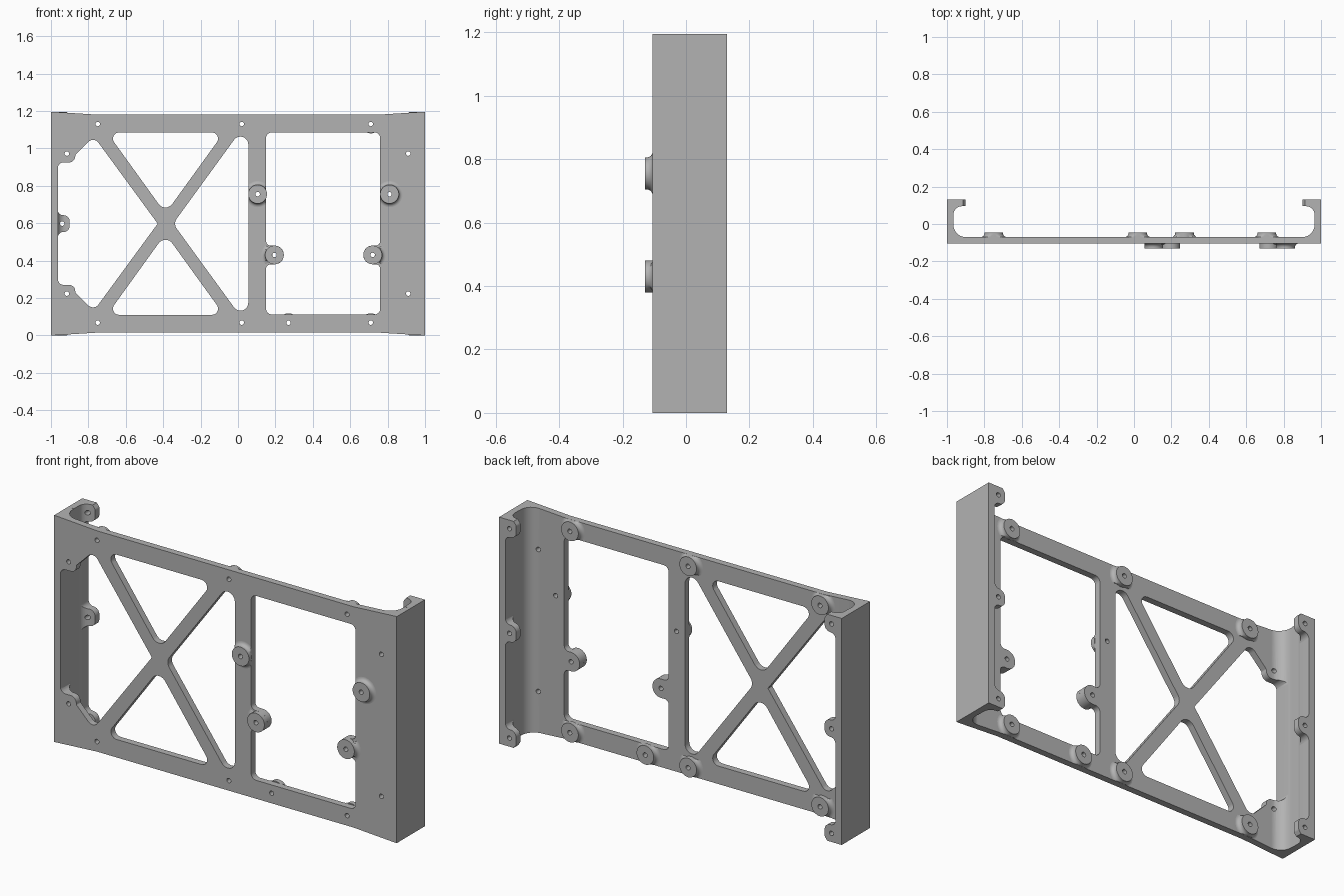
import bpy, bmesh, math
from mathutils import Vector

cube = bpy.data.objects.get("Cube")
if cube:
    bpy.data.objects.remove(cube, do_unlink=True)

H = 1.195            # full height
MID = H / 2
FRONT, BACK = -0.105, -0.07   # faces of the front plate
INNER = 0.965        # inner face of the side walls
HOLE = 0.012

metal = bpy.data.materials.new("matte grey")
metal.use_nodes = True
GREY = (0.45, 0.45, 0.45, 1)
metal.diffuse_color = GREY
metal.node_tree.nodes["Principled BSDF"].inputs["Base Color"].default_value = GREY


def rounded(points, steps=8):
    """Round each (u, v, radius) corner of a closed outline."""
    out = []
    n = len(points)
    for i, p in enumerate(points):
        c = Vector(p[:2])
        r = p[2] if len(p) > 2 else 0
        if not r:
            out.append(c)
            continue
        a = (Vector(points[i - 1][:2]) - c).normalized()
        b = (Vector(points[(i + 1) % n][:2]) - c).normalized()
        half = a.angle(b) / 2
        centre = c + (a + b).normalized() * (r / math.sin(half))
        start = c + a * (r / math.tan(half)) - centre
        end = c + b * (r / math.tan(half)) - centre
        sweep = start.angle(end)
        for k in range(steps + 1):
            t = k / steps
            out.append(centre + (start * math.sin((1 - t) * sweep)
                                 + end * math.sin(t * sweep)) / math.sin(sweep))
    return out


def prism(bm, outline, lo, hi, along_z=False):
    """Extrude an outline along y (or z) into a closed solid."""
    def place(p, d):
        return (p.x, p.y, d) if along_z else (p.x, d, p.y)
    a = [bm.verts.new(place(p, lo)) for p in outline]
    b = [bm.verts.new(place(p, hi)) for p in outline]
    bm.faces.new(a)
    bm.faces.new(b[::-1])
    for i in range(len(a)):
        j = (i + 1) % len(a)
        bm.faces.new((a[i], b[i], b[j], a[j]))


def make(name, bm):
    bmesh.ops.recalc_face_normals(bm, faces=bm.faces)
    mesh = bpy.data.meshes.new(name)
    bm.to_mesh(mesh)
    bm.free()
    mesh.materials.append(metal)
    ob = bpy.data.objects.new(name, mesh)
    bpy.context.collection.objects.link(ob)
    return ob


def finish(ob):
    bpy.ops.object.select_all(action="DESELECT")
    ob.select_set(True)
    bpy.context.view_layer.objects.active = ob
    bpy.ops.object.shade_smooth_by_angle(angle=math.radians(25))
    ob.modifiers.new("even shading", "WEIGHTED_NORMAL").keep_sharp = True


def flip_z(points):
    """Upper half of an outline followed by its mirror image below."""
    return points + [(p[0], H - p[1], *p[2:]) for p in reversed(points)]


def circle(x, z, r=HOLE, n=20):
    return [Vector((x + r * math.cos(math.tau * k / n), z + r * math.sin(math.tau * k / n)))
            for k in range(n)]


# Channel section: front plate, side walls and inward lips
half = [(1, FRONT), (1, 0.13), (0.9, 0.13), (0.9, 0.095), (INNER, 0.095, 0.045), (INNER, BACK, 0.065)]
section = half + [(-p[0], *p[1:]) for p in reversed(half)]
bm = bmesh.new()
prism(bm, rounded(section), 0, H, along_z=True)
frame = make("frame", bm)

# Windows in the front plate
top_window = [(-0.70, 1.085, 0.033), (-0.075, 1.085, 0.033), (-0.388, 0.652, 0.045)]
windows = [
    top_window,
    [(x, H - z, r) for x, z, r in top_window],
    # beside the centre web
    [(0.055, 1.15, 0.042), (-0.347, MID, 0.045), (0.055, H - 1.15, 0.042)],
    # open to the right-hand wall, with a rounded ear at each end
    flip_z([(-0.43, MID + 0.001), (-0.771, 1.064, 0.035), (-0.87, 0.965, 0.01),
            (-0.87, 0.925, 0.033), (-0.963, 0.925, 0.03)]),
    # large window with two boss ears
    [(0.15, 1.085, 0.03), (0.15, 0.48, 0.025), (0.245, 0.48, 0.049), (0.245, 0.38, 0.049),
     (0.15, 0.38, 0.025), (0.15, 0.112, 0.03), (0.76, 0.112, 0.03), (0.76, 0.38, 0.025),
     (0.67, 0.38, 0.049), (0.67, 0.48, 0.049), (0.76, 0.48, 0.025), (0.76, 1.085, 0.03)],
]
trim = [(-0.99, H), (-0.75, H - 0.015), (0.75, H - 0.015), (0.99, H), (0.99, 1.3), (-0.99, 1.3)]
windows += [trim, [(x, H - z) for x, z in trim]]

# Lip outline that leaves three rounded tabs on each wall
lip_cut = flip_z([(0.85, 1.3), (0.93, H + 0.02), (0.9, H - 0.02, 0.02), (0.9, H - 0.09, 0.033),
                  (0.963, H - 0.09, 0.028), (0.963, MID + 0.045, 0.028), (0.9, MID + 0.045, 0.033)])

# Boss positions
top_z, low_z = H - 0.065, 0.068
back_bosses = [(x, z) for x in (-0.75, 0.02, 0.71) for z in (low_z, top_z)] + [(0.27, low_z)]
front_bosses = {  # position: x range of the plate under the flare
    (0.105, 0.755): (0.055, 0.15), (0.81, 0.755): (0.76, 1),
    (0.195, 0.43): (0.055, 0.15), (0.72, 0.43): (0.76, 1)}
plain_holes = [(x, z) for x in (-0.915, 0.91) for z in (0.223, H - 0.223)]

# Cut everything out of the channel
bm = bmesh.new()
for w in windows:
    prism(bm, rounded(w), -0.3, 0.01)
for x, z in back_bosses + list(front_bosses) + plain_holes:
    prism(bm, circle(x, z), -0.3, 0.01)
for s in (-1, 1):
    prism(bm, rounded([(s * p[0], *p[1:]) for p in lip_cut]), 0.02, 0.3)
    for z in (0.045, MID, H - 0.045):
        prism(bm, circle(s * 0.94, z), 0.02, 0.3)
cutter = make("cutter", bm)
cutter.hide_render = True
cut = frame.modifiers.new("openings", "BOOLEAN")
cut.operation, cut.solver, cut.object = "DIFFERENCE", "EXACT", cutter
bpy.context.view_layer.objects.active = frame
bpy.ops.object.modifier_apply(modifier=cut.name)
bpy.data.objects.remove(cutter, do_unlink=True)
finish(frame)


def boss(name, x, z, base, tip, xs, zs):
    """Flared hollow boss whose flare stops at the plate's edges."""
    n, steps, rim, flare = 48, 6, 0.05, 0.02
    rings = []
    for k in range(steps + 1):
        a = k / steps * math.pi / 2
        rings.append((rim + flare * (1 - math.sin(a)), base + (tip - base) * 0.8 * (1 - math.cos(a))))
    rings += [(rim, tip), (HOLE, tip), (HOLE, base)]
    bm = bmesh.new()
    loops = []
    for radius, y in rings:
        loop = []
        for i in range(n):
            c, s = math.cos(math.tau * i / n), math.sin(math.tau * i / n)
            r = radius
            while r > rim and not (xs[0] <= x + r * c <= xs[1] and zs[0] <= z + r * s <= zs[1]):
                r = max(rim, r - 0.001)
            loop.append(bm.verts.new((x + r * c, y, z + r * s)))
        loops.append(loop)
    for i in range(n):
        j = (i + 1) % n
        for k, a in enumerate(loops):
            b = loops[(k + 1) % len(loops)]
            bm.faces.new((a[i], a[j], b[j], b[i]))
    finish(make(name, bm))


# Mounting bosses on both sides of the plate
for i, (x, z) in enumerate(back_bosses):
    edges = (0.015, 0.112) if z < MID else (1.085, H - 0.015)
    boss(f"back_boss_{i + 1}", x, z, BACK, -0.045, (-1, 1), edges)
for i, ((x, z), xs) in enumerate(front_bosses.items()):
    boss(f"front_boss_{i + 1}", x, z, FRONT, -0.13, xs, (0, H))
